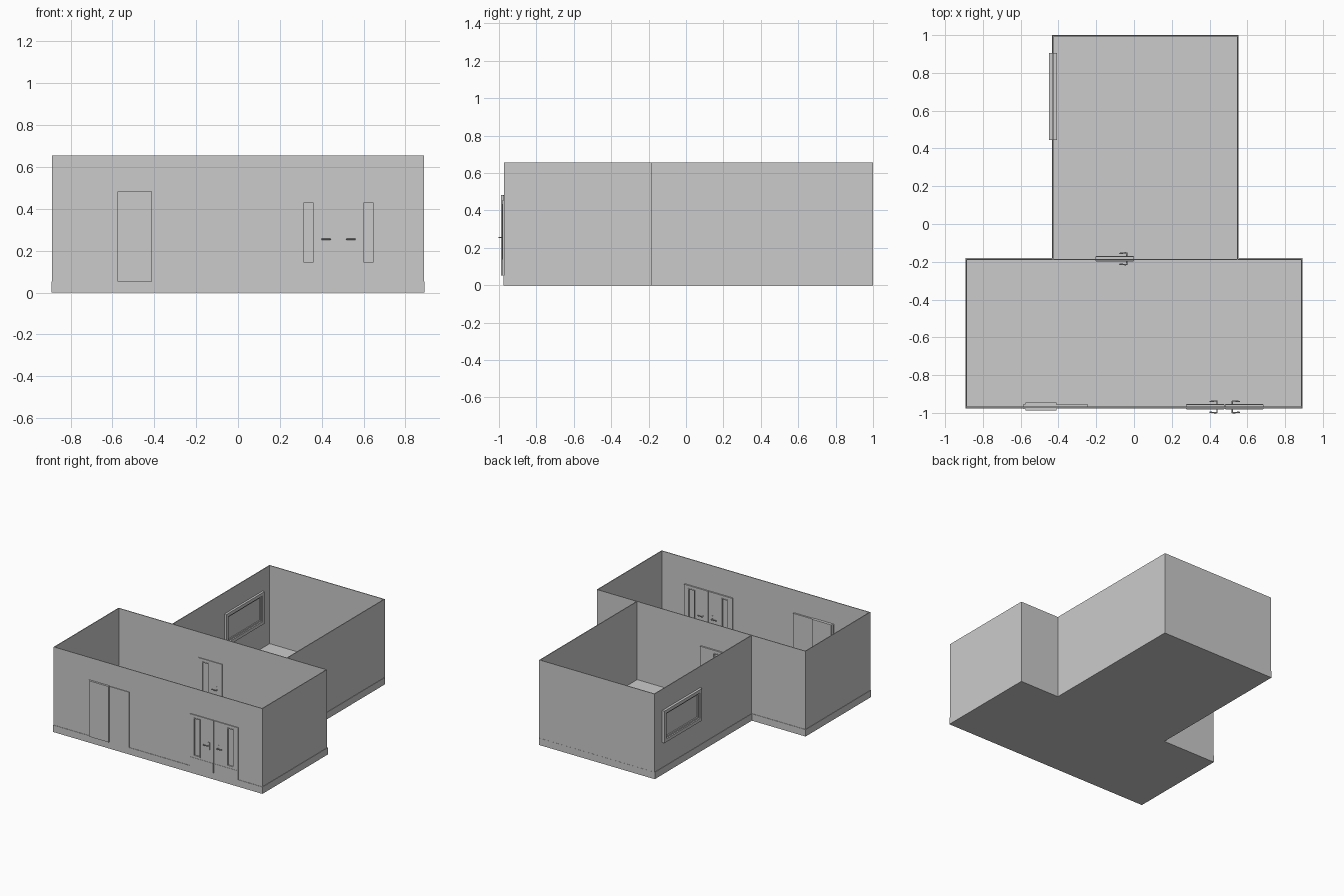
import bpy, bmesh
from mathutils import Matrix, Vector

if "Cube" in bpy.data.objects:
    bpy.data.objects.remove(bpy.data.objects["Cube"])

T = 0.006            # wall thickness
TOP = 0.655          # wall top
FLOOR = 0.053        # floor slab top


def finish(name, bm):
    bmesh.ops.recalc_face_normals(bm, faces=bm.faces)
    me = bpy.data.meshes.new(name)
    bm.to_mesh(me)
    bm.free()
    ob = bpy.data.objects.new(name, me)
    bpy.context.collection.objects.link(ob)
    return ob


def box(name, x0, x1, y0, y1, z0, z1):
    bm = bmesh.new()
    size = Matrix.Diagonal((x1 - x0, y1 - y0, z1 - z0, 1))
    mid = Matrix.Translation(((x0 + x1) / 2, (y0 + y1) / 2, (z0 + z1) / 2))
    bmesh.ops.create_cube(bm, size=1, matrix=mid @ size)
    return finish(name, bm)


def extrude(bm, faces, vec):
    r = bmesh.ops.extrude_face_region(bm, geom=faces)
    verts = [v for v in r["geom"] if isinstance(v, bmesh.types.BMVert)]
    bmesh.ops.translate(bm, vec=vec, verts=verts)


def ring(name, outer, inner, d0, d1, axis="y"):
    """Rectangular panel (u0, u1, z0, z1) with a rectangular opening."""
    def corners(r, d):
        uv = [(r[0], r[2]), (r[1], r[2]), (r[1], r[3]), (r[0], r[3])]
        return [(u, d, z) if axis == "y" else (d, u, z) for u, z in uv]
    bm = bmesh.new()
    o = [bm.verts.new(c) for c in corners(outer, d0)]
    i = [bm.verts.new(c) for c in corners(inner, d0)]
    faces = [bm.faces.new((o[k], o[k - 3], i[k - 3], i[k])) for k in range(4)]
    extrude(bm, faces, Vector((0, d1 - d0, 0) if axis == "y" else (d1 - d0, 0, 0)))
    return finish(name, bm)


def lever(name, x, y, z, out, side):
    """Bent lever: out = direction away from the door, side = lever direction."""
    cu = bpy.data.curves.new(name, "CURVE")
    cu.dimensions = "3D"
    cu.bevel_depth, cu.bevel_resolution, cu.use_fill_caps = 0.0035, 1, True
    pts = [(x, y, z), (x, y + out * 0.018, z), (x + side * 0.006, y + out * 0.0195, z),
           (x + side * 0.04, y + out * 0.016, z)]
    sp = cu.splines.new("POLY")
    sp.points.add(len(pts) - 1)
    for p, c in zip(sp.points, pts):
        p.co = (*c, 1)
    ob = bpy.data.objects.new(name, cu)
    bpy.context.collection.objects.link(ob)


def door(name, hinge, s, yc, ztop):
    """Door leaf from its hinge edge; s = +1 opens to +x, -1 to -x."""
    def span(a, b):
        return sorted((hinge + s * a, hinge + s * b))
    h = 0.012
    glass = (*span(0.038, 0.085), 0.145, ztop - 0.027)
    ring(name + "_leaf", (*span(0, 0.204), FLOOR, ztop), glass, yc - h, yc + h)
    trim = (glass[0] - 0.006, glass[1] + 0.006, glass[2] - 0.006, glass[3] + 0.006)
    for out, tag in ((-1, "front"), (1, "back")):
        y = yc + out * h
        ring(f"{name}_{tag}_glass_trim", trim, glass, y, y + out * 0.003)
        box(f"{name}_{tag}_kick_plate", *span(0.003, 0.201),
            *sorted((y, y + out * 0.002)), FLOOR, 0.125)
        box(f"{name}_{tag}_handle_plate", *span(0.159, 0.171),
            *sorted((y, y + out * 0.003)), 0.222, 0.278)
        lever(f"{name}_{tag}_lever", hinge + s * 0.165, y, 0.255, out, -s)


# T-shaped floor slab
bm = bmesh.new()
plan = [(-.892, -.976), (.892, -.976), (.892, -.181), (.554, -.181),
        (.554, 1), (-.434, 1), (-.434, -.181), (-.892, -.181)]
slab = bm.faces.new([bm.verts.new((x, y, 0)) for x, y in plan])
extrude(bm, [slab], Vector((0, 0, FLOOR)))
finish("floor_slab", bm)

# Walls of both rooms
box("front_wall", -.889, .889, -.973, -.973 + T, FLOOR, TOP)
box("dividing_wall", -.889, .889, -.184 - T, -.184, FLOOR, TOP)
box("back_wall", -.431, .551, .999 - T, .999, FLOOR, TOP)
for s, tag in ((-1, "left"), (1, "right")):
    box(f"front_room_{tag}_wall", *sorted((s * .889, s * (.889 - T))),
        -.973 + T, -.184 - T, FLOOR, TOP)
box("back_room_left_wall", -.431, -.431 + T, -.184, .999 - T, FLOOR, TOP)
box("back_room_right_wall", .551 - T, .551, -.184, .999 - T, FLOOR, TOP)

# Double entrance door and the inner door
door("entrance_left", 0.275, 1, -0.968, 0.455)
door("entrance_right", 0.685, -1, -0.968, 0.455)
door("inner_door", -0.203, 1, -0.184, 0.46)

# Sliding door: thick pocket panel and thin sliding panel
box("sliding_door_pocket", -.575, -.41, -.988, -.945, FLOOR, .483)
box("sliding_door_edge_trim", -.586, -.575, -.98, -.952, FLOOR, .483)
box("sliding_door_panel", -.41, -.243, -.978, -.955, FLOOR, .48)

# Window frame on the left wall of the back room
ring("window_frame", (.445, .905, .245, .492), (.47, .88, .27, .467), -.45, -.408, "x")
ring("window_inner_sash", (.47, .88, .27, .467), (.482, .868, .282, .455), -.44, -.418, "x")
